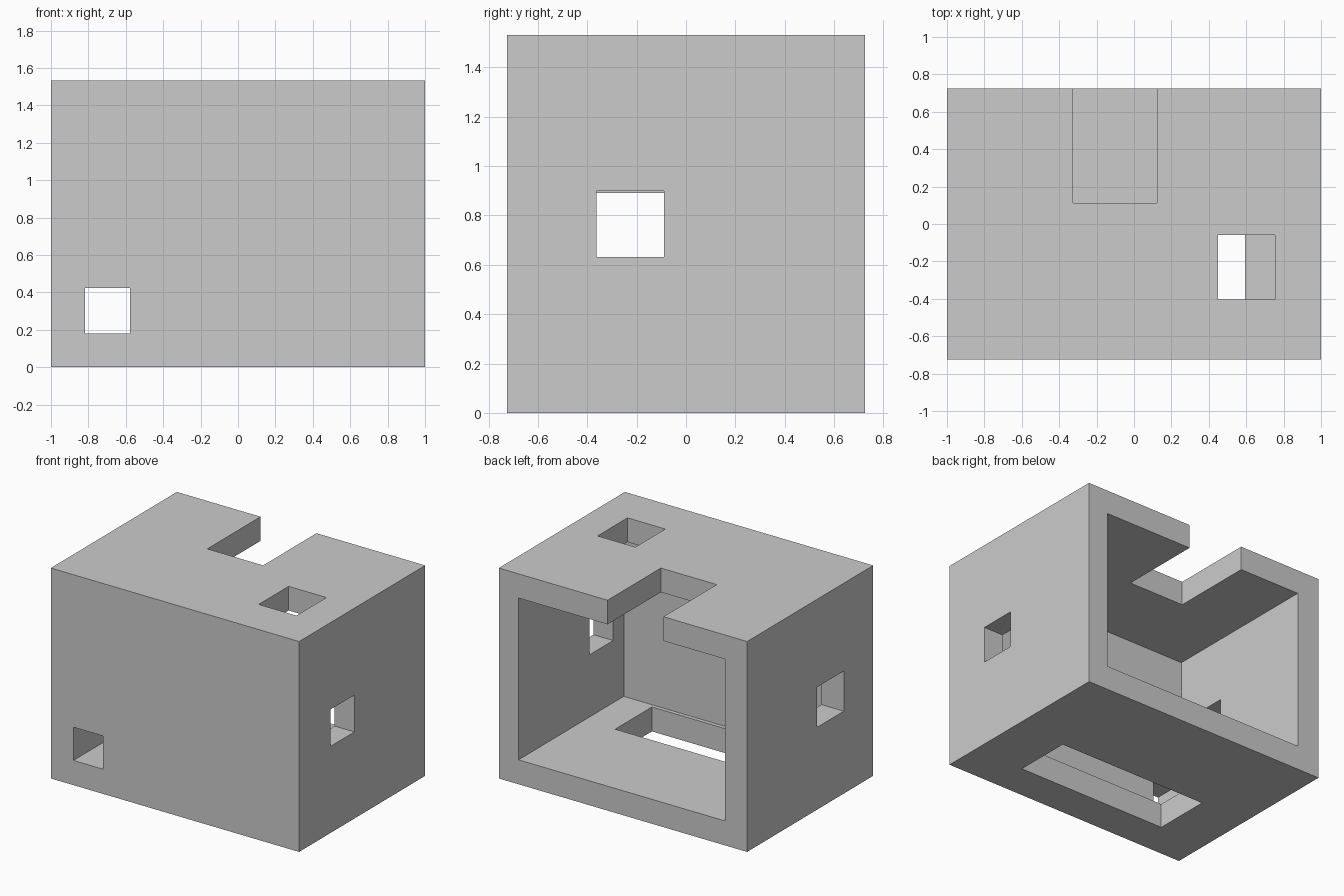
import bpy
from mathutils import Vector

if "Cube" in bpy.data.objects:
    bpy.data.objects.remove(bpy.data.objects["Cube"])


def box(name, x, y, z):
    """Axis-aligned box from three (min, max) ranges."""
    lo, hi = Vector((x[0], y[0], z[0])), Vector((x[1], y[1], z[1]))
    bpy.ops.mesh.primitive_cube_add(size=1, location=(lo + hi) / 2)
    ob = bpy.context.object
    ob.name = name
    ob.scale = hi - lo
    bpy.ops.object.transform_apply(location=True, rotation=False, scale=True)
    return ob


W, D, H = 1.0, 0.725, 1.532    # half width, half depth, height
OUT = 0.2                      # how far cutters reach past the outside

shell = box("shell", (-W, W), (-D, D), (0, H))

openings = {
    # hollow inside, open at the back
    "cavity": ((-0.82, 0.841), (-0.485, D + OUT), (0.178, 1.356)),
    # roof: notch in the rear edge and a rectangular hole
    "roof_notch": ((-0.326, 0.124), (0.112, D + OUT), (1.2, H + OUT)),
    "roof_hole": ((0.449, 0.754), (-0.404, -0.059), (1.2, H + OUT)),
    # floor slot
    "floor_slot": ((-0.62, 0.594), (-0.456, -0.032), (-OUT, 0.4)),
    # wall holes
    "front_hole": ((-0.818, -0.578), (-D - OUT, -0.3), (0.18, 0.422)),
    "right_hole": ((0.7, W + OUT), (-0.363, -0.09), (0.631, 0.899)),
    "left_hole": ((-W - OUT, -0.7), (-0.387, -0.079), (0.6, 0.892)),
}

for name, ranges in openings.items():
    cutter = box(name + "_cutter", *ranges)
    mod = shell.modifiers.new(name, 'BOOLEAN')
    mod.operation = 'DIFFERENCE'
    mod.solver = 'EXACT'
    mod.object = cutter
    bpy.context.view_layer.objects.active = shell
    bpy.ops.object.modifier_apply(modifier=mod.name)
    bpy.data.objects.remove(cutter, do_unlink=True)
